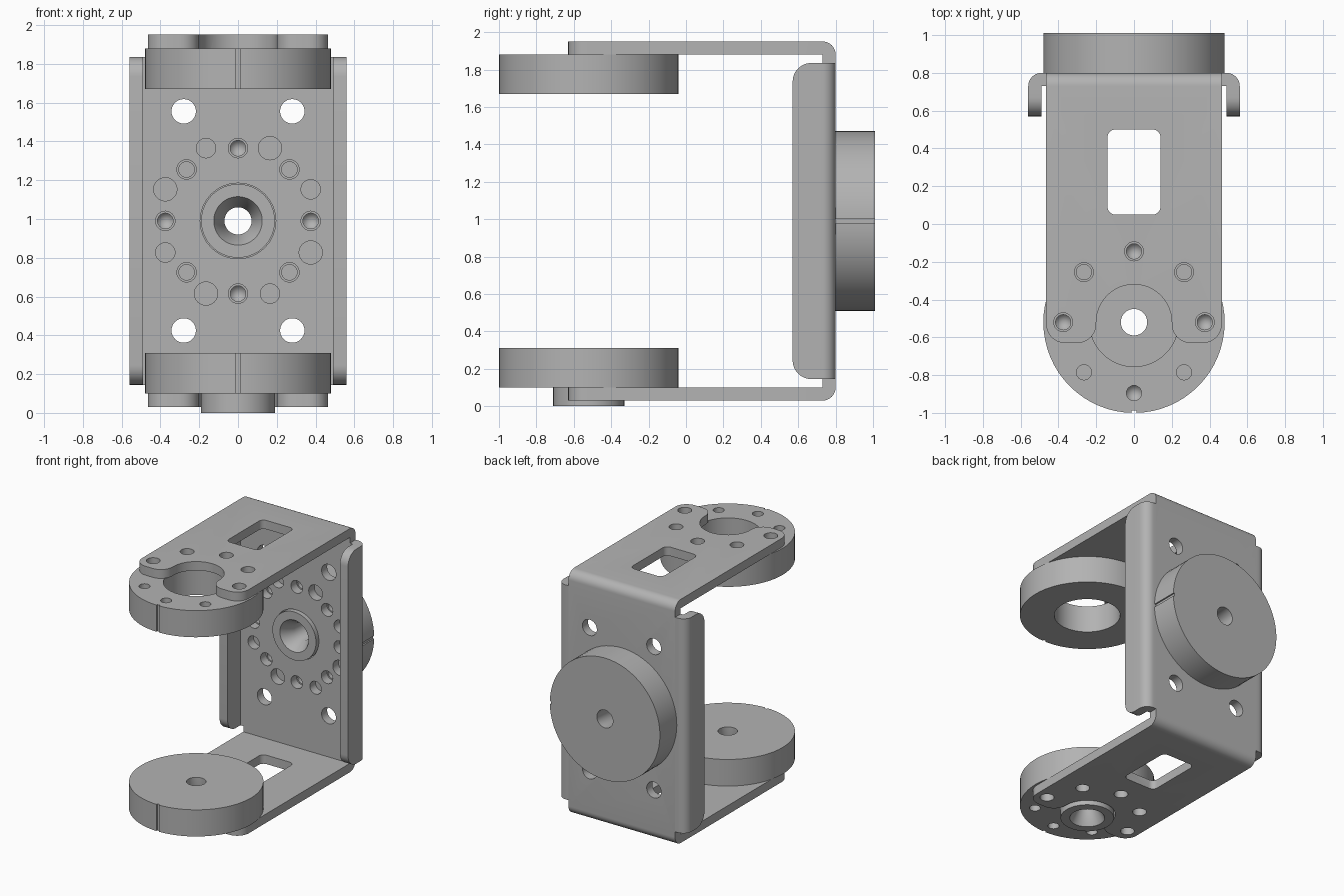
import bpy, bmesh
from math import sin, cos, pi, radians
from mathutils import Matrix

cube = bpy.data.objects.get("Cube")
if cube:
    bpy.data.objects.remove(cube, do_unlink=True)

# Single grey metal
grey = bpy.data.materials.new("grey metal")
grey.use_nodes = True
grey.diffuse_color = (0.45, 0.45, 0.45, 1)
grey.node_tree.nodes["Principled BSDF"].inputs["Base Color"].default_value = grey.diffuse_color

T = 0.07           # sheet thickness
HALF = 0.465       # half width of the bracket
PIVOT = -0.52      # y of the arm discs
MID = 0.99         # z of the back disc
BOLT = 0.375       # bolt circle radius


def arc(cx, cy, r, a0, a1, n=8):
    angles = [radians(a0 + (a1 - a0) * i / n) for i in range(n + 1)]
    return [(cx + r * cos(a), cy + r * sin(a)) for a in angles]


def circle(cx, cy, r, n=32):
    return arc(cx, cy, r, 0, 360, n)[:-1]


def prism(bm, pts, axis, lo, hi):
    """Extrude a closed 2D outline along an axis."""
    def place(u, v, t):
        return {"x": (t, u, v), "y": (u, t, v), "z": (u, v, t)}[axis]
    a = [bm.verts.new(place(u, v, lo)) for u, v in pts]
    b = [bm.verts.new(place(u, v, hi)) for u, v in pts]
    bm.faces.new(a)
    bm.faces.new(b[::-1])
    for i in range(len(pts)):
        j = (i + 1) % len(pts)
        bm.faces.new((a[i], b[i], b[j], a[j]))


def lathe(bm, profile, n=64, centre=(0, 0)):
    """Spin a closed (radius, z) outline around z."""
    rings = []
    for r, z in profile:
        if r == 0:
            rings.append([bm.verts.new((*centre, z))] * n)
        else:
            rings.append([bm.verts.new((x, y, z)) for x, y in circle(*centre, r, n)])
    for k, ring in enumerate(rings):
        nxt = rings[(k + 1) % len(rings)]
        for i in range(n):
            j = (i + 1) % n
            quad = list(dict.fromkeys((ring[i], ring[j], nxt[j], nxt[i])))
            if len(quad) > 2:
                bm.faces.new(quad)


def finish(bm, name, matrix=None):
    bmesh.ops.recalc_face_normals(bm, faces=bm.faces)
    mesh = bpy.data.meshes.new(name)
    bm.to_mesh(mesh)
    bm.free()
    mesh.materials.append(grey)
    obj = bpy.data.objects.new(name, mesh)
    bpy.context.collection.objects.link(obj)
    if matrix:
        obj.matrix_world = matrix
    return obj


def activate(obj):
    bpy.ops.object.select_all(action="DESELECT")
    obj.select_set(True)
    bpy.context.view_layer.objects.active = obj


def cut(obj, bm):
    cutter = finish(bm, "cutter", obj.matrix_world.copy())
    cutter.hide_render = True
    mod = obj.modifiers.new("holes", "BOOLEAN")
    mod.operation, mod.solver, mod.object = "DIFFERENCE", "EXACT", cutter
    activate(obj)
    bpy.ops.object.modifier_apply(modifier=mod.name)
    bpy.data.objects.remove(cutter, do_unlink=True)


def smooth(obj):
    activate(obj)
    bpy.ops.object.shade_smooth_by_angle(angle=radians(30))


# Bent U strip: bottom arm, back plate, top arm
LOW, TOP, FRONT, BACK = 0.03, 1.95, -0.63, 0.8
inner = BACK - T
bm = bmesh.new()
prism(bm, [(FRONT, LOW)] + arc(inner, LOW + T, T, -90, 0) + arc(inner, TOP - T, T, 0, 90)
      + [(FRONT, TOP), (FRONT, TOP - T), (inner, TOP - T), (inner, LOW + T), (FRONT, LOW + T)],
      "x", -HALF, HALF)
corners = [e for e in bm.edges if all(abs(v.co.y - FRONT) < 0.001 for v in e.verts)
           and abs(e.verts[0].co.x - e.verts[1].co.x) < 0.001]
bmesh.ops.bevel(bm, geom=corners, offset=0.1, segments=8, profile=0.5, affect="EDGES")
bracket = finish(bm, "bracket")

bm = bmesh.new()
# Arm windows
window = []
for sx, sy, a in ((1, 1, 0), (-1, 1, 90), (-1, -1, 180), (1, -1, 270)):
    window += arc(sx * 0.1, 0.275 + sy * 0.185, 0.04, a, a + 90, 6)
prism(bm, window, "z", -0.1, 2.1)
# Flared hub notch in the arm tips
prism(bm, arc(0, PIVOT, 0.2, 0, 180, 24) + arc(-0.3, -0.53, 0.1, 0, -90)
      + [(-0.3, -0.7), (0.3, -0.7)] + arc(0.3, -0.53, 0.1, 270, 180), "z", -0.1, 2.1)
# Arm bolt holes
for k in range(5):
    a = k * pi / 4
    prism(bm, circle(BOLT * cos(a), PIVOT + BOLT * sin(a), 0.05, 24), "z", -0.1, 2.1)
# Back plate: hub hole, bolt circle, paired holes, corner holes
holes = [(0, 0, 0.195)]
holes += [(BOLT * cos(k * pi / 4), BOLT * sin(k * pi / 4), 0.05) for k in range(8)]
for s in (-1, 1):
    for t in (-1, 1):
        holes.append((s * 0.165, t * BOLT, 0.06 if s == t else 0.05))
        holes.append((s * BOLT, t * 0.163, 0.05 if s == t else 0.06))
        holes.append((s * 0.28, t * 0.565, 0.063))
for x, z, r in holes:
    prism(bm, circle(x, MID + z, r), "y", 0.65, 0.9)
cut(bracket, bm)
smooth(bracket)

# Folded side lips
for side, name in ((1, "left_lip"), (-1, "right_lip")):
    bm = bmesh.new()
    outline = [(HALF, inner), (0.49, inner), (0.49, 0.57), (0.56, 0.57)]
    outline += arc(0.49, inner, T, 0, 90) + [(HALF, BACK)]
    prism(bm, [(side * x, y) for x, y in outline], "z", 0.145, 1.835)
    ends = [e for e in bm.edges if all(abs(v.co.y - 0.57) < 0.001 for v in e.verts)
            and abs(e.verts[0].co.z - e.verts[1].co.z) < 0.001]
    bmesh.ops.bevel(bm, geom=ends, offset=0.1, segments=8, profile=0.5, affect="EDGES")
    smooth(finish(bm, name))


# Discs: bracket side at local z = 0, index notch at local -y
R, H = 0.48, 0.21
hub_profile = [(0.07, H), (R, H), (R, 0), (0.19, 0), (0.19, -0.1), (0.125, -0.1), (0.07, 0)]
ring_profile = [(0.235, H), (R, H), (R, 0), (0.235, 0)]


def disc(name, profile, matrix):
    bm = bmesh.new()
    lathe(bm, profile)
    obj = finish(bm, name, matrix)
    bm = bmesh.new()
    # Blind bolt holes, pointed on the main axes
    for k in range(8):
        a = k * pi / 4
        tip = 0.13 if k % 2 == 0 else 0.08
        lathe(bm, [(0, -0.05), (0.04, -0.05), (0.04, 0.08), (0, tip)], 24,
              (BOLT * cos(a), BOLT * sin(a)))
    prism(bm, [(-0.012, -0.5), (0.012, -0.5), (0.012, -0.468), (-0.012, -0.468)], "z", -0.05, 0.3)
    cut(obj, bm)
    smooth(obj)


move = Matrix.Translation
disc("bottom_disc", hub_profile, move((0, PIVOT, 0.1)))
disc("top_ring", ring_profile,
     move((0, PIVOT, 1.88)) @ Matrix.Rotation(pi, 4, "X") @ Matrix.Rotation(pi, 4, "Z"))
disc("back_disc", hub_profile,
     move((0, BACK, MID)) @ Matrix.Rotation(-pi / 2, 4, "X") @ Matrix.Rotation(pi / 2, 4, "Z"))
